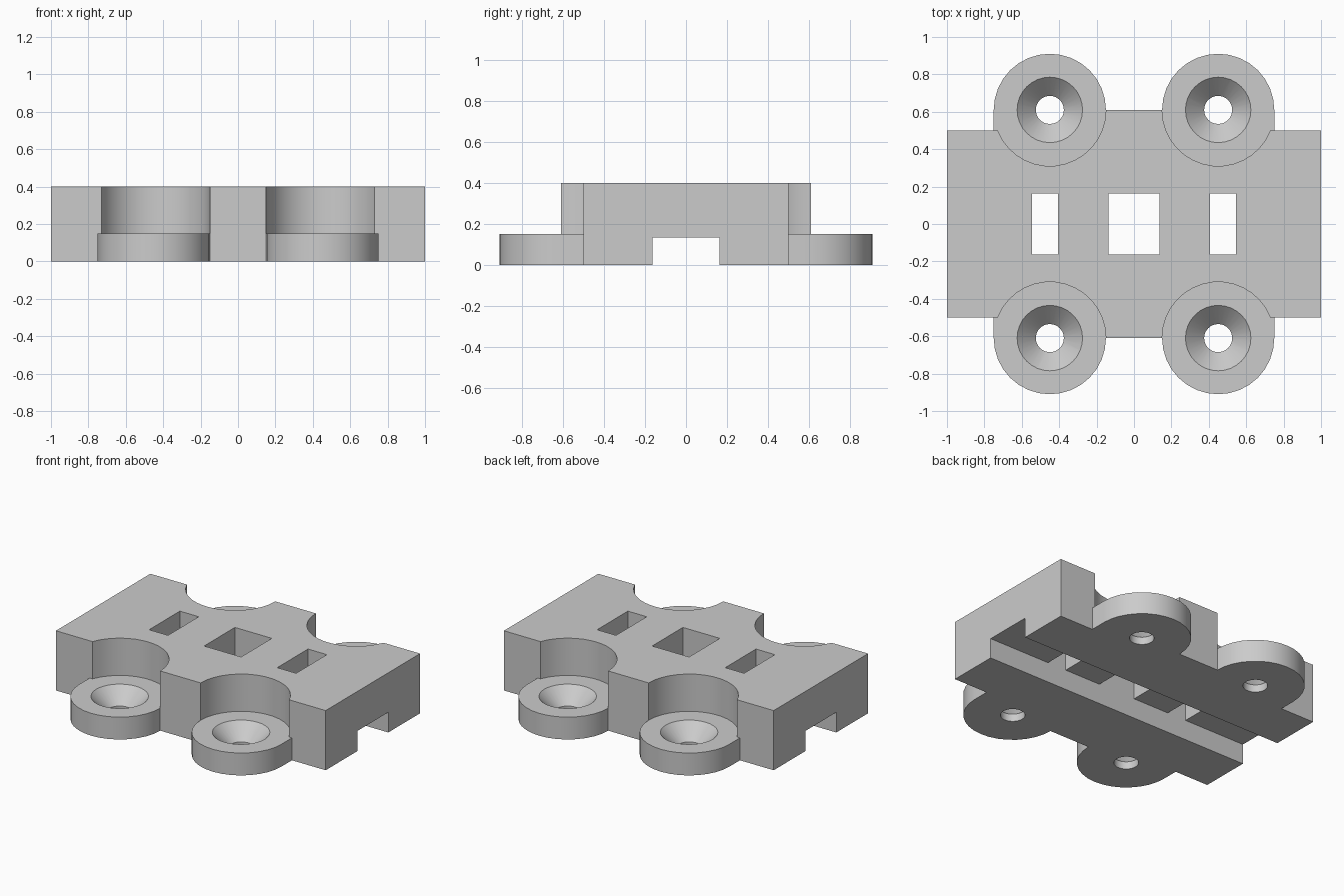
import bpy, bmesh, math
from mathutils import Matrix

if "Cube" in bpy.data.objects:
    bpy.data.objects.remove(bpy.data.objects["Cube"])

EAR_X, EAR_Y, EAR_R = 0.45, 0.61, 0.3
EAR_TOP, TOP = 0.15, 0.4

grey = bpy.data.materials.new("light_grey")
grey.use_nodes = True
colour = (0.6, 0.6, 0.6, 1)
grey.diffuse_color = colour
grey.node_tree.nodes["Principled BSDF"].inputs["Base Color"].default_value = colour


def to_object(name, bm):
    bmesh.ops.recalc_face_normals(bm, faces=bm.faces)
    mesh = bpy.data.meshes.new(name)
    bm.to_mesh(mesh)
    bm.free()
    mesh.materials.append(grey)
    ob = bpy.data.objects.new(name, mesh)
    bpy.context.collection.objects.link(ob)
    return ob


def extrude_outline(name, points, z0, z1):
    bm = bmesh.new()
    face = bm.faces.new([bm.verts.new((x, y, z0)) for x, y in points])
    new = bmesh.ops.extrude_face_region(bm, geom=[face])["geom"]
    verts = [v for v in new if isinstance(v, bmesh.types.BMVert)]
    bmesh.ops.translate(bm, vec=(0, 0, z1 - z0), verts=verts)
    return to_object(name, bm)


def box(name, x0, x1, y, z0, z1):
    return extrude_outline(name, [(x0, -y), (x1, -y), (x1, y), (x0, y)], z0, z1)


def arc(start, end, steps):
    angles = [math.radians(start + (end - start) * i / steps) for i in range(steps + 1)]
    return [(EAR_X + EAR_R * math.cos(a), EAR_Y + EAR_R * math.sin(a)) for a in angles]


def mirror_quarter(quarter):
    # Quarter runs from the +x end round to the middle of the back
    half = quarter + [(-x, y) for x, y in reversed(quarter)]
    return half + [(-x, -y) for x, y in half]


def cone(name, x, y, r0, r1, z0, z1):
    bm = bmesh.new()
    place = Matrix.Translation((x, y, (z0 + z1) / 2))
    bmesh.ops.create_cone(bm, cap_ends=True, segments=32, radius1=r0, radius2=r1,
                          depth=z1 - z0, matrix=place)
    return to_object(name, bm)


def combine(target, tool, operation):
    mod = target.modifiers.new("combine", 'BOOLEAN')
    mod.operation, mod.solver, mod.object = operation, 'EXACT', tool
    bpy.context.view_layer.objects.active = target
    bpy.ops.object.modifier_apply(modifier=mod.name)
    bpy.data.objects.remove(tool)


# Base plate with four rounded screw ears
lower = [(1, 0.5), (EAR_X + EAR_R, 0.5)] + arc(0, 180, 16)
bracket = extrude_outline("bracket_body", mirror_quarter(lower), 0, EAR_TOP)

# Raised block with round clearance above each ear
meet = math.degrees(math.asin((0.5 - EAR_Y) / EAR_R))
upper = [(1, 0.5)] + arc(meet, -180, 15)
block = extrude_outline("raised_block", mirror_quarter(upper), EAR_TOP, TOP)
combine(bracket, block, 'UNION')

# Channel along the underside
combine(bracket, box("channel_cutter", -1.2, 1.2, 0.163, -0.2, 0.135), 'DIFFERENCE')

# Three rectangular slots through the top
for x0, x1 in ((-0.545, -0.405), (-0.137, 0.137), (0.405, 0.545)):
    combine(bracket, box("slot_cutter", x0, x1, 0.163, 0.05, 0.6), 'DIFFERENCE')

# Countersunk screw holes
for sx in (-1, 1):
    for sy in (-1, 1):
        x, y = sx * EAR_X, sy * EAR_Y
        combine(bracket, cone("hole_cutter", x, y, 0.075, 0.075, -0.1, 0.3), 'DIFFERENCE')
        combine(bracket, cone("sink_cutter", x, y, 0.075, 0.195, 0.05, 0.17), 'DIFFERENCE')

# Smooth round walls, sharp corners
bpy.ops.object.select_all(action='DESELECT')
bracket.select_set(True)
bpy.context.view_layer.objects.active = bracket
bpy.ops.object.shade_smooth_by_angle(angle=math.radians(30))
